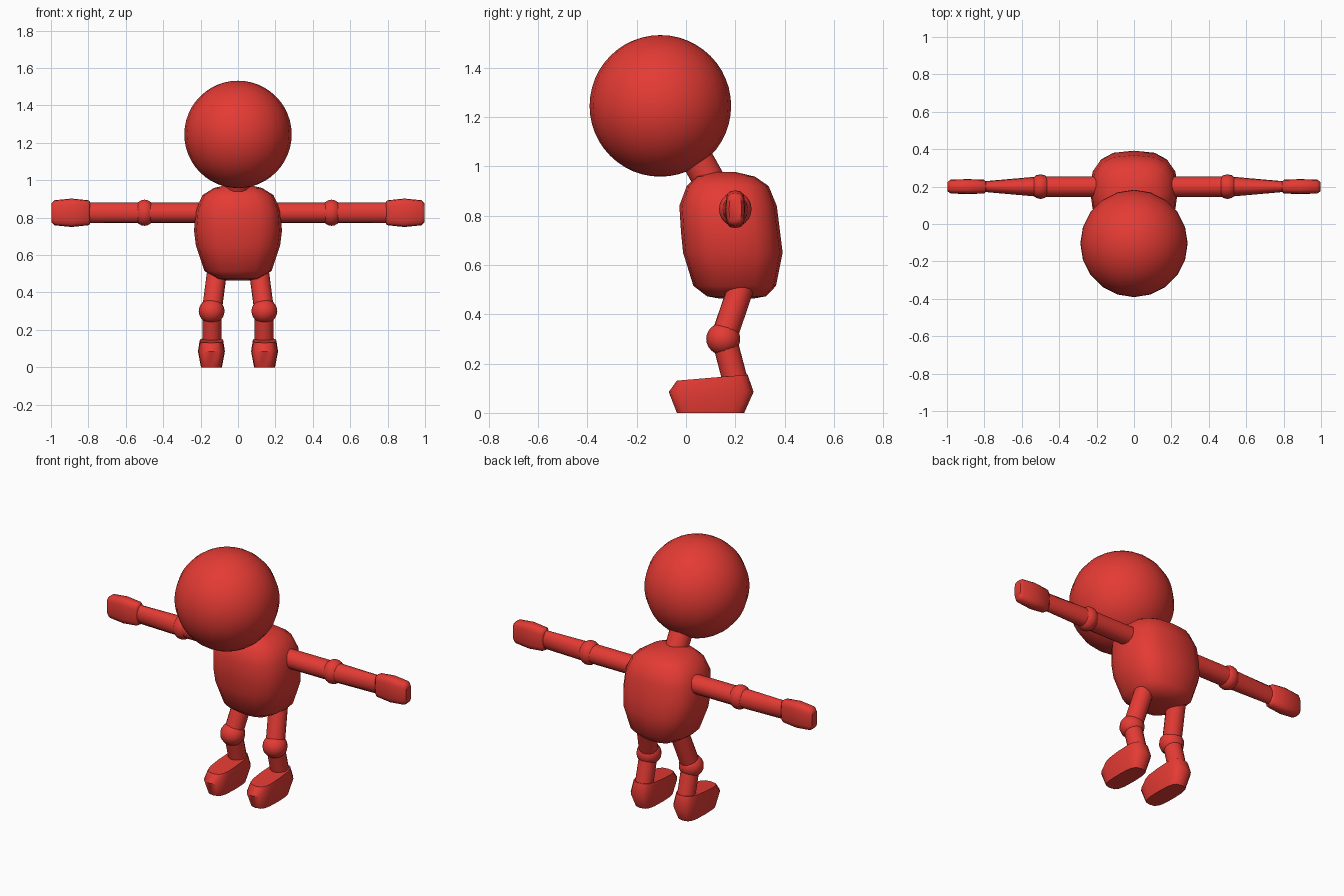
import bpy, bmesh, math
from mathutils import Vector

if "Cube" in bpy.data.objects:
    bpy.data.objects.remove(bpy.data.objects["Cube"])

red = bpy.data.materials.new("warm red")
red.diffuse_color = (0.78, 0.043, 0.034, 1)
red.use_nodes = True
red.node_tree.nodes["Principled BSDF"].inputs["Base Color"].default_value = red.diffuse_color


def finish(name, bm, angle=50):
    bmesh.ops.recalc_face_normals(bm, faces=bm.faces)
    me = bpy.data.meshes.new(name)
    bm.to_mesh(me)
    bm.free()
    ob = bpy.data.objects.new(name, me)
    bpy.context.collection.objects.link(ob)
    me.materials.append(red)
    bpy.ops.object.select_all(action='DESELECT')
    ob.select_set(True)
    bpy.context.view_layer.objects.active = ob
    bpy.ops.object.shade_smooth_by_angle(angle=math.radians(angle))
    return ob


def loft(name, rings, place, sides=16, power=2.0, angle=50):
    """Rings (t, half_a, b_min, b_max) of superellipses; place(t, a, b) gives the point."""
    bm = bmesh.new()
    loops = []
    for t, ha, b0, b1 in rings:
        loop = []
        for i in range(sides):
            an = 2 * math.pi * i / sides
            c, s = math.cos(an), math.sin(an)
            a = ha * math.copysign(abs(c) ** (2 / power), c)
            b = (b0 + b1) / 2 + (b1 - b0) / 2 * math.copysign(abs(s) ** (2 / power), s)
            loop.append(bm.verts.new(place(t, a, b)))
        loops.append(loop)
    for la, lb in zip(loops, loops[1:]):
        for i in range(sides):
            j = (i + 1) % sides
            bm.faces.new((la[i], la[j], lb[j], lb[i]))
    bm.faces.new(loops[0])
    bm.faces.new(loops[-1])
    return finish(name, bm, angle)


def tube(name, p, q, r0, r1=None, sides=16):
    p, q = Vector(p), Vector(q)
    bm = bmesh.new()
    bmesh.ops.create_cone(bm, cap_ends=True, segments=sides, radius1=r0,
                          radius2=r1 or r0, depth=(q - p).length)
    turn = Vector((0, 0, 1)).rotation_difference(q - p).to_matrix()
    for v in bm.verts:
        v.co = turn @ v.co + (p + q) / 2
    return finish(name, bm)


def ball(name, centre, radii, segs=16, rings=12):
    bm = bmesh.new()
    bmesh.ops.create_uvsphere(bm, u_segments=segs, v_segments=rings, radius=1)
    for v in bm.verts:
        v.co = Vector(centre) + Vector([v.co[i] * radii[i] for i in range(3)])
    return finish(name, bm)


# head and neck
ball("head", (0, -0.104, 1.245), (0.287, 0.287, 0.287), 20, 24)
tube("neck", (0, 0.117, 0.9), (0, -0.02, 1.145), 0.065)

# barrel torso, lofted upward
loft("torso", [(0.463, 0.05, 0.14, 0.27), (0.473, 0.11, 0.085, 0.325),
               (0.515, 0.18, 0.03, 0.365), (0.65, 0.225, -0.012, 0.392),
               (0.73, 0.235, -0.02, 0.382), (0.84, 0.226, -0.027, 0.368),
               (0.92, 0.19, 0.003, 0.335), (0.958, 0.13, 0.04, 0.28),
               (0.977, 0.05, 0.10, 0.2)],
     lambda t, a, b: (a, b, t), power=2.7)

for side, s in (("left", 1), ("right", -1)):
    # arm: upper arm, elbow, forearm flattened toward the wrist, mitten hand
    tube(side + "_upper_arm", (s * 0.15, 0.2, 0.826), (s * 0.5, 0.2, 0.826), 0.055)
    ball(side + "_elbow", (s * 0.5, 0.2, 0.826), (0.058, 0.066, 0.07), 16, 10)
    loft(side + "_forearm", [(0.5, 0.055, 0.145, 0.255), (0.83, 0.055, 0.174, 0.226)],
         lambda t, a, b: (s * t, b, 0.826 + a))
    loft(side + "_hand", [(0.79, 0.06, 0.175, 0.225), (0.802, 0.067, 0.163, 0.237),
                          (0.89, 0.076, 0.16, 0.24), (0.98, 0.067, 0.163, 0.237),
                          (0.997, 0.052, 0.175, 0.225)],
         lambda t, a, b: (s * t, b, 0.826 + a), power=3.2)

    # leg: thigh, knee, shin
    tube(side + "_thigh", (s * 0.11, 0.23, 0.53), (s * 0.14, 0.152, 0.3), 0.053)
    ball(side + "_knee", (s * 0.141, 0.151, 0.3), (0.069, 0.069, 0.066))
    tube(side + "_shin", (s * 0.14, 0.155, 0.3), (s * 0.14, 0.205, 0.11), 0.051)

    # chunky foot with its top sloping down to the toes
    loft(side + "_foot", [(0, 0.056, -0.037, 0.236), (0.085, 0.072, -0.07, 0.274),
                          (0.143, 0.063, -0.037, 0.25)],
         lambda t, a, b: (s * 0.142 + a, b, t + (0.085 * (b - 0.107) if t > 0.1 else 0)),
         power=3.2)
